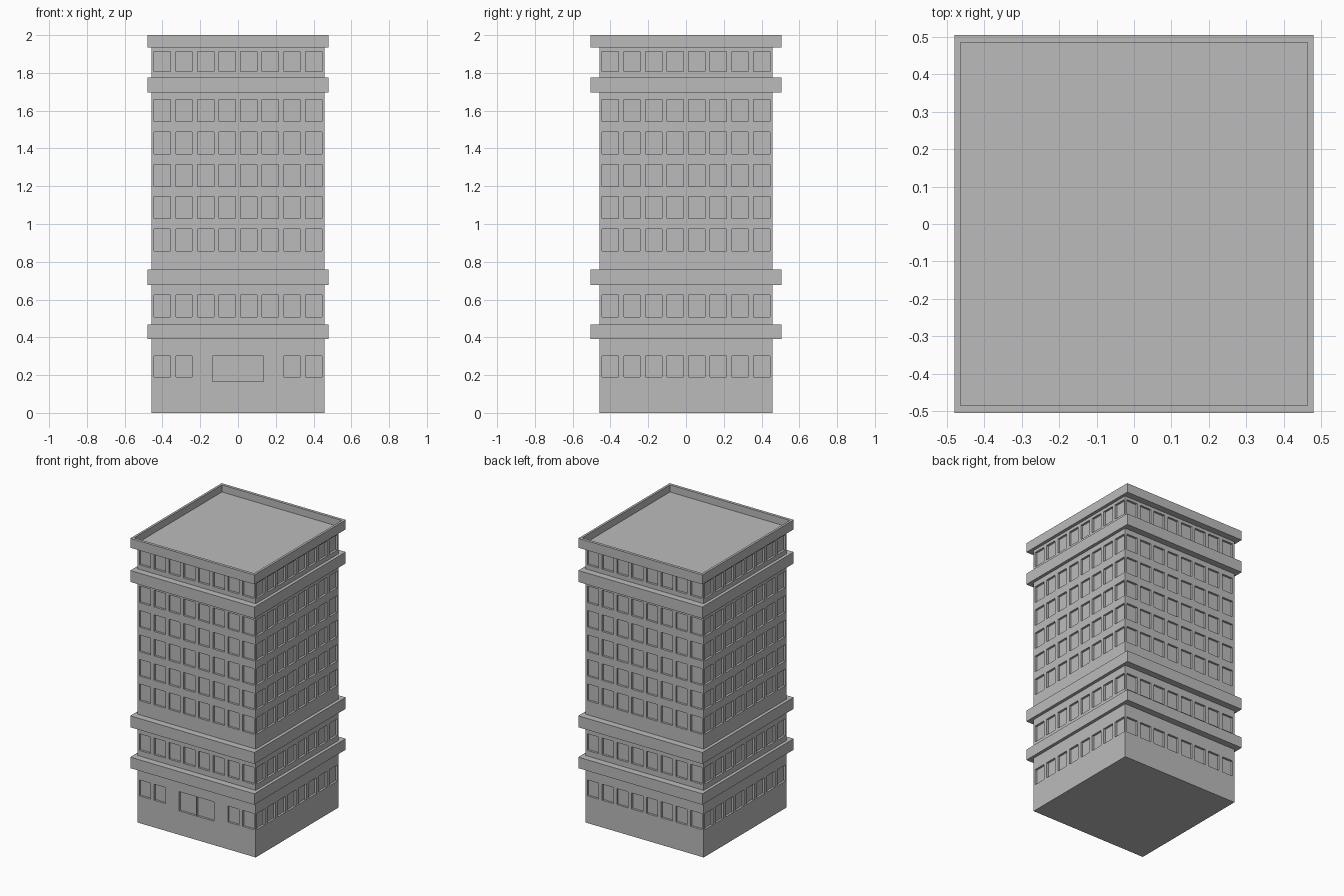
import bpy, bmesh
from mathutils import Vector

if "Cube" in bpy.data.objects:
    bpy.data.objects.remove(bpy.data.objects["Cube"])

BODY = 0.458           # half width of the square shaft
BX, BY = 0.48, 0.505   # half sizes of the projecting bands
DEPTH = 0.015          # window recess

grey = bpy.data.materials.new("light_grey_concrete")
grey.diffuse_color = (0.5, 0.5, 0.5, 1)
grey.use_nodes = True
grey.node_tree.nodes["Principled BSDF"].inputs["Base Color"].default_value = grey.diffuse_color


def finish(name, bm):
    bmesh.ops.remove_doubles(bm, verts=bm.verts, dist=1e-5)
    me = bpy.data.meshes.new(name)
    bm.to_mesh(me)
    bm.free()
    me.materials.append(grey)
    ob = bpy.data.objects.new(name, me)
    bpy.context.collection.objects.link(ob)


def quad(bm, pts):
    bm.faces.new([bm.verts.new(p) for p in pts])


# Sides as (outward normal, horizontal direction): front, right, back, left
SIDES = [((0, -1), (1, 0)), ((1, 0), (0, 1)), ((0, 1), (-1, 0)), ((-1, 0), (0, -1))]


def wall(bm, side, z0, z1, rows):
    """Wall strip; rows = list of (bottom, top, [(left, right)...]) openings."""
    n, d = SIDES[side]

    def p(u, z, depth=0.0):
        r = BODY - depth
        return Vector((n[0] * r + d[0] * u, n[1] * r + d[1] * u, z))

    def rect(a, b, lo, hi, depth=0.0):
        if b - a > 1e-5 and hi - lo > 1e-5:
            quad(bm, [p(a, lo, depth), p(b, lo, depth), p(b, hi, depth), p(a, hi, depth)])

    z = z0
    for bottom, top, spans in sorted(rows):
        rect(-BODY, BODY, z, min(bottom, min(s[2] if len(s) > 2 else bottom for s in spans)))
        u = -BODY
        base = min(bottom, min(s[2] if len(s) > 2 else bottom for s in spans))
        for s in spans:
            a, b = s[0], s[1]
            lo = s[2] if len(s) > 2 else bottom
            rect(u, a, base, top)
            rect(a, b, base, lo)
            # recessed pane and its four reveals
            rect(a, b, lo, top, DEPTH)
            c = [(a, lo), (b, lo), (b, top), (a, top)]
            for i in range(4):
                e, f = c[i], c[(i + 1) % 4]
                quad(bm, [p(*e), p(*f), p(*f, DEPTH), p(*e, DEPTH)])
            u = b
        rect(u, BODY, base, top)
        z = top
    rect(-BODY, BODY, z, z1)


def ring(bm, loops):
    """Skin a stack of rectangular loops (half x, half y, z), going outward side first."""
    sx, sy = (-1, 1, 1, -1), (-1, -1, 1, 1)
    for (x0, y0, za), (x1, y1, zb) in zip(loops, loops[1:]):
        for i in range(4):
            j = (i + 1) % 4
            quad(bm, [(sx[i] * x0, sy[i] * y0, za), (sx[j] * x0, sy[j] * y0, za),
                      (sx[j] * x1, sy[j] * y1, zb), (sx[i] * x1, sy[i] * y1, zb)])


def cap(bm, hx, hy, z, up):
    pts = [(-hx, -hy, z), (hx, -hy, z), (hx, hy, z), (-hx, hy, z)]
    quad(bm, pts if up else pts[::-1])


cols = [((i - 3.5) * 0.1143 - 0.0435, (i - 3.5) * 0.1143 + 0.0435) for i in range(8)]
door = [(-0.135, -0.001, 0.167), (0.001, 0.135, 0.167)]
entrance = cols[:2] + door + cols[6:]

# Storeys: name, z range, window rows
storeys = [
    ("ground_floor", 0.0, 0.392, [(0.19, 0.302)]),
    ("second_floor", 0.469, 0.678, [(0.508, 0.625)]),
    ("middle_floors", 0.758, 1.695,
     [(0.857 + 0.1713 * i, 0.973 + 0.1713 * i) for i in range(5)]),
    ("top_floor", 1.775, 1.934, [(1.807, 1.913)]),
]
for name, z0, z1, rows in storeys:
    bm = bmesh.new()
    for side in range(4):
        spans = entrance if name == "ground_floor" and side == 0 else cols
        wall(bm, side, z0, z1, [(lo, hi, spans) for lo, hi in rows])
    if z0 == 0:
        cap(bm, BODY, BODY, 0, False)
    finish(name, bm)
    # the reveals are wound to face into each opening

# Projecting bands
for name, z0, z1 in [("lower_band", 0.392, 0.469), ("podium_band", 0.678, 0.758),
                     ("upper_band", 1.695, 1.775)]:
    bm = bmesh.new()
    ring(bm, [(BODY, BODY, z0), (BX, BY, z0), (BX, BY, z1), (BODY, BODY, z1)])
    finish(name, bm)

# Parapet with sunken roof
bm = bmesh.new()
IX, IY, ROOF = 0.464, 0.485, 1.95
ring(bm, [(BODY, BODY, 1.934), (BX, BY, 1.934), (BX, BY, 2.0), (IX, IY, 2.0), (IX, IY, ROOF)])
cap(bm, IX, IY, ROOF, True)
finish("roof_parapet", bm)
